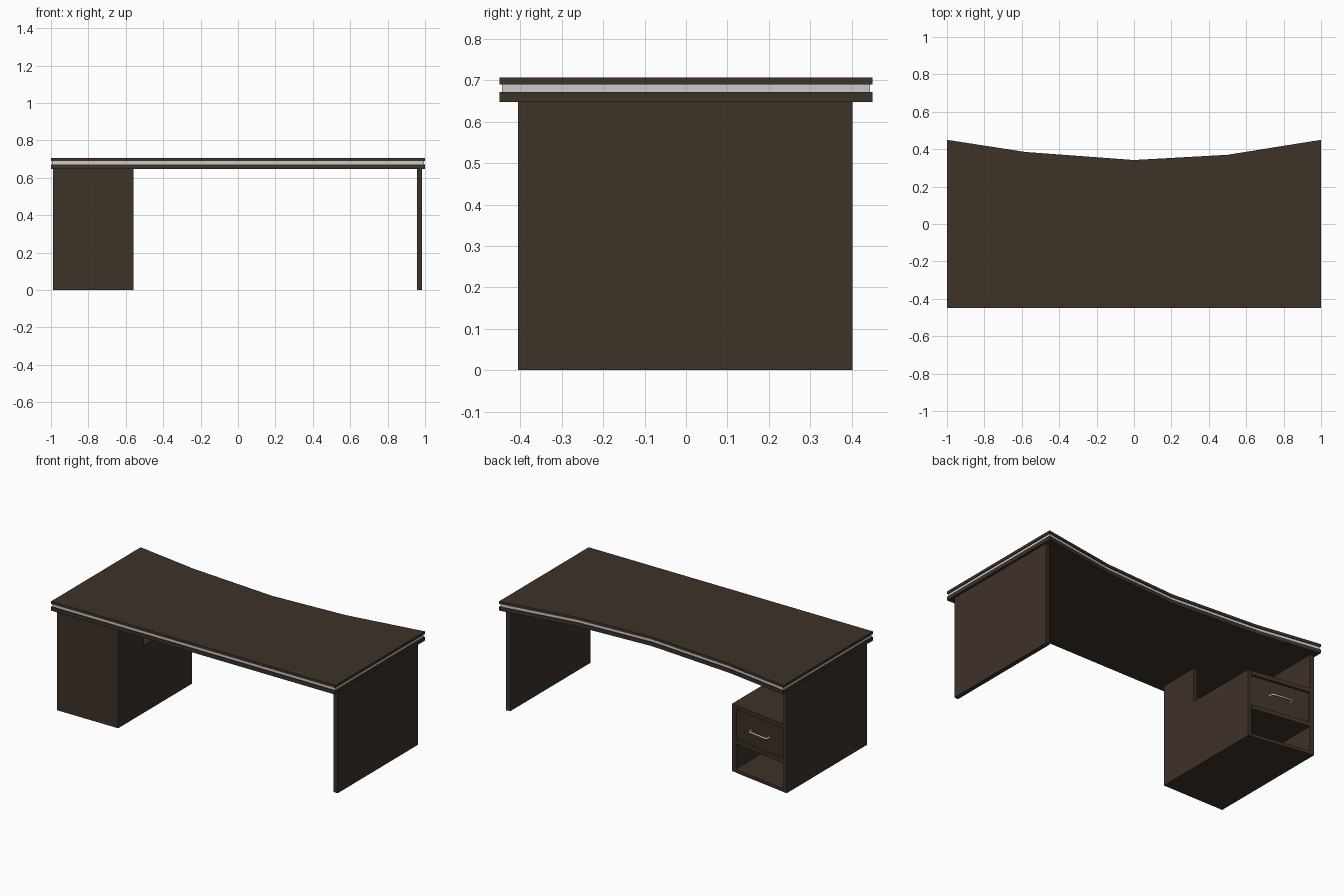
import bpy, bmesh
from mathutils import Vector

if "Cube" in bpy.data.objects:
    bpy.data.objects.remove(bpy.data.objects["Cube"])


def material(name, color):
    m = bpy.data.materials.new(name)
    m.diffuse_color = color
    m.use_nodes = True
    m.node_tree.nodes["Principled BSDF"].inputs["Base Color"].default_value = m.diffuse_color
    return m


WOOD = material("dark_wood", (0.048, 0.032, 0.022, 1))
METAL = material("brushed_metal", (0.55, 0.55, 0.53, 1))


def extrude(name, pts, vec, mat):
    """Solid made by sweeping a closed polygon along a vector."""
    bm = bmesh.new()
    face = bm.faces.new([bm.verts.new(p) for p in pts])
    ret = bmesh.ops.extrude_face_region(bm, geom=[face])
    moved = [g for g in ret["geom"] if isinstance(g, bmesh.types.BMVert)]
    bmesh.ops.translate(bm, verts=moved, vec=Vector(vec))
    bmesh.ops.recalc_face_normals(bm, faces=bm.faces)
    me = bpy.data.meshes.new(name)
    bm.to_mesh(me)
    bm.free()
    me.materials.append(mat)
    ob = bpy.data.objects.new(name, me)
    bpy.context.collection.objects.link(ob)
    return ob


def slab(name, pts, z0, z1, mat=WOOD):
    return extrude(name, [(x, y, z0) for x, y in pts], (0, 0, z1 - z0), mat)


# Worktop: two wooden layers with an inset metal band between them
def outline(inset):
    a, b = 1 - inset, 0.45 - inset
    return [(-a, -b), (a, -b), (a, b), (0.5, 0.37 - inset), (0, 0.342 - inset),
            (-0.58, 0.385 - inset), (-a, b)]


slab("worktop_lower", outline(0), 0.648, 0.672)
slab("worktop_metal_band", outline(0.006), 0.672, 0.69, METAL)
slab("worktop_upper", outline(0), 0.69, 0.707)

# The pedestal's open end is angled to follow the worktop's curved edge
LEFT, RIGHT, FRONT, T = -0.99, -0.56, -0.405, 0.025
TOP, CAB = 0.648, 0.43


def back(x):
    return 0.402 - 0.155 * (x - LEFT)


def plan(x0, x1, y0, recess=0.0):
    return [(x0, y0), (x1, y0), (x1, back(x1) - recess), (x0, back(x0) - recess)]


# Side panels
slab("right_leg_panel", [(0.957, FRONT), (0.985, FRONT), (0.985, 0.402), (0.957, 0.398)], 0, TOP)
slab("left_leg_panel", plan(LEFT, LEFT + T, FRONT), 0, TOP)

# Pedestal shell; the inner side is full height only near the front
yb = back(RIGHT)
profile = [(FRONT, 0), (yb, 0), (yb, CAB), (-0.145, CAB), (-0.145, TOP), (FRONT, TOP)]
extrude("pedestal_inner_side", [(RIGHT - T, y, z) for y, z in profile], (T, 0, 0), WOOD)
xa, xb = LEFT + T, RIGHT - T
slab("pedestal_front_panel", [(xa, FRONT), (xb, FRONT), (xb, FRONT + T), (xa, FRONT + T)], 0, TOP)
for name, z0, z1 in (("floor", 0, 0.02), ("shelf", 0.182, 0.208), ("top", CAB - 0.027, CAB)):
    slab("pedestal_" + name, plan(xa, xb, FRONT + T), z0, z1)

# Drawer with a slightly recessed front
g, rec = 0.004, 0.008
d0, d1 = xa + g, xb - g
slab("drawer_front", [(d0, back(d0) - rec - 0.02), (d1, back(d1) - rec - 0.02),
                      (d1, back(d1) - rec), (d0, back(d0) - rec)], 0.212, 0.399)
slab("drawer_bottom", plan(d0, d1, FRONT + 0.05, rec + 0.02), 0.212, 0.222)
for side, x0, x1 in (("left", d0, d0 + 0.012), ("right", d1 - 0.012, d1)):
    slab("drawer_side_" + side, plan(x0, x1, FRONT + 0.05, rec + 0.02), 0.222, 0.36)

# Bar handle bent from a round rod
cu = bpy.data.curves.new("drawer_handle", "CURVE")
cu.dimensions = "3D"
cu.bevel_depth = 0.006
cu.bevel_resolution = 2
cu.use_fill_caps = True
sp = cu.splines.new("POLY")
xm = (LEFT + RIGHT) / 2
path = [(-0.07, -0.01), (-0.07, 0.018), (-0.062, 0.026), (0.062, 0.026), (0.07, 0.018), (0.07, -0.01)]
sp.points.add(len(path) - 1)
for p, (dx, out) in zip(sp.points, path):
    p.co = (xm + dx, back(xm + dx) - rec + out, 0.305, 1)
cu.materials.append(METAL)
bpy.context.collection.objects.link(bpy.data.objects.new("drawer_handle", cu))
